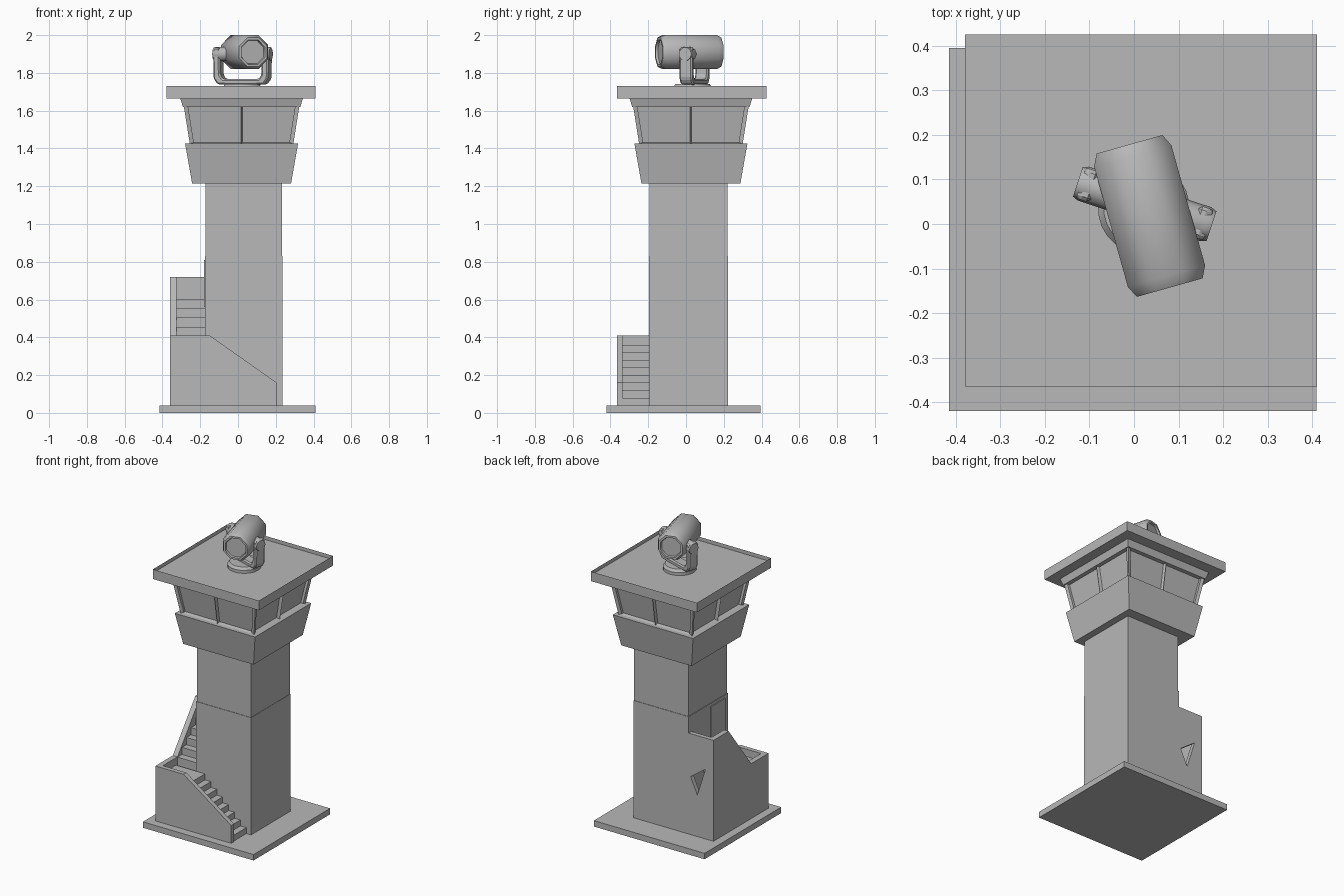
import bpy, bmesh, math
from mathutils import Matrix, Vector

if "Cube" in bpy.data.objects:
    bpy.data.objects.remove(bpy.data.objects["Cube"])

grey = bpy.data.materials.new("concrete_grey")
grey.diffuse_color = (0.48, 0.48, 0.48, 1)
grey.use_nodes = True
grey.node_tree.nodes["Principled BSDF"].inputs["Base Color"].default_value = grey.diffuse_color


def finish(name, bm, smooth=None):
    bmesh.ops.recalc_face_normals(bm, faces=bm.faces)
    me = bpy.data.meshes.new(name)
    bm.to_mesh(me)
    bm.free()
    me.materials.append(grey)
    ob = bpy.data.objects.new(name, me)
    bpy.context.collection.objects.link(ob)
    if smooth:
        bpy.ops.object.select_all(action='DESELECT')
        ob.select_set(True)
        bpy.context.view_layer.objects.active = ob
        bpy.ops.object.shade_smooth_by_angle(angle=math.radians(smooth))
    return ob


def prism(name, pts, axis, a, b):
    """Extrude a 2D outline along an axis from a to b."""
    bm = bmesh.new()
    put = {'x': lambda p, d: (d, p[0], p[1]),
           'y': lambda p, d: (p[0], d, p[1]),
           'z': lambda p, d: (p[0], p[1], d)}[axis]
    lo = [bm.verts.new(put(p, a)) for p in pts]
    hi = [bm.verts.new(put(p, b)) for p in pts]
    bm.faces.new(lo)
    bm.faces.new(hi)
    for i in range(len(pts)):
        j = (i + 1) % len(pts)
        bm.faces.new((lo[i], lo[j], hi[j], hi[i]))
    return finish(name, bm)


def box(name, x0, x1, y0, y1, z0, z1):
    return prism(name, [(x0, y0), (x1, y0), (x1, y1), (x0, y1)], 'z', z0, z1)


def frustum(name, cx, cy, h0, h1, z0, z1, edit=None):
    """Square tapered block; each side is split into two panels."""
    bm = bmesh.new()
    ring = [(-1, -1), (0, -1), (1, -1), (1, 0), (1, 1), (0, 1), (-1, 1), (-1, 0)]
    lo = [bm.verts.new((cx + x * h0, cy + y * h0, z0)) for x, y in ring]
    hi = [bm.verts.new((cx + x * h1, cy + y * h1, z1)) for x, y in ring]
    sides = [bm.faces.new((lo[i], lo[(i + 1) % 8], hi[(i + 1) % 8], hi[i])) for i in range(8)]
    bm.faces.new(lo[::-1])
    top = bm.faces.new(hi)
    if edit:
        edit(bm, sides, top)
    return finish(name, bm)


def lathe(name, profile, sides, matrix, smooth):
    """Spin (radius, height) points about local z, then place by matrix."""
    bm = bmesh.new()
    rings = []
    for r, h in profile:
        rings.append([bm.verts.new(matrix @ Vector((
            r * math.cos((i + .5) * math.tau / sides),
            r * math.sin((i + .5) * math.tau / sides), h))) for i in range(sides)])
    for a, b in zip(rings, rings[1:]):
        for i in range(sides):
            j = (i + 1) % sides
            bm.faces.new((a[i], a[j], b[j], b[i]))
    bm.faces.new(rings[0])
    bm.faces.new(rings[-1])
    return finish(name, bm, smooth)


# Ground slab and tower shaft
box("base_slab", -.415, .41, -.42, .395, 0, .04)
box("lower_shaft", -.175, .235, -.197, .222, .04, .83)
box("upper_shaft", -.171, .233, -.194, .219, .83, 1.22)
box("side_door", -.181, -.175, -.16, -.01, .56, .81)

# Stair walls
prism("front_stair_wall", [(-.36, .04), (.205, .04), (.205, .16), (-.15, .41), (-.36, .41)],
      'y', -.365, -.335)
prism("left_stair_wall", [(-.365, .04), (.222, .04), (.222, .72), (.06, .72), (-.18, .41), (-.365, .41)],
      'x', -.36, -.325)
back = box("back_stair_wall", -.36, -.175, .192, .222, .04, .72)
cutter = prism("hole_cutter", [(-.30, .51), (-.19, .43), (-.24, .32)], 'y', .15, .26)
cutter.hide_render = True
cutter.hide_viewport = True
hole = back.modifiers.new("hole", 'BOOLEAN')
hole.operation = 'DIFFERENCE'
hole.object = cutter

# Lower flight with its corner landing, then the upper flight
steps = [(.2, .04)]
for i in range(8):
    x, z = .2 - i * .044, .08 + i * .04
    steps += [(x, z), (x - .044, z)]
steps += [(-.325, .36), (-.325, .04)]
prism("lower_flight", steps, 'y', -.335, -.195)
steps = [(-.18, .04)]
for i in range(5):
    y, z = -.18 + i * .048, .408 + i * .048
    steps += [(y, z), (y + .048, z)]
steps += [(.06, .04)]
prism("upper_flight", steps, 'x', -.325, -.175)
box("upper_landing", -.325, -.175, .06, .192, .57, .6)

# Control cabin
CX, CY = .019, .026
frustum("cabin_skirt", CX, CY, .262, .299, 1.215, 1.425)


def panes(bm, sides, top):
    bmesh.ops.inset_individual(bm, faces=sides, thickness=.016)
    bmesh.ops.inset_individual(bm, faces=sides, thickness=.006, depth=-.022)


frustum("cabin_windows", CX, CY, .274, .306, 1.424, 1.625, panes)
frustum("window_lintel", CX, CY, .311, .325, 1.62, 1.667)


def roof_recess(bm, sides, top):
    bmesh.ops.inset_region(bm, faces=[top], thickness=.062, use_even_offset=True)
    bmesh.ops.translate(bm, verts=top.verts, vec=(0, 0, -.025))


frustum("roof", .016, .03, .395, .395, 1.665, 1.73, roof_recess)

# Searchlight turntable
lathe("light_turntable", [(.103, 1.70), (.103, 1.725), (.09, 1.742)], 24,
      Matrix.Translation((.022, .035, 0)), 35)

# Searchlight yoke: U-shaped bracket turned with the lamp
half = [(.06, 1.735), (.13, 1.74), (.152, 1.77), (.155, 1.92), (.145, 1.935),
        (.118, 1.935), (.115, 1.79), (.10, 1.768)]
outline = half + [(-x, z) for x, z in reversed(half)]
yoke = prism("light_yoke", outline, 'y', -.036, .036)
yoke.matrix_world = Matrix.Translation((.024, .045, 0)) @ Matrix.Rotation(-.32, 4, 'Z')
bevel = yoke.modifiers.new("soft_edges", 'BEVEL')
bevel.width = .008
bevel.segments = 1

# Pivot pins joining yoke and lamp
pins = Matrix.Translation((.024, .045, 1.9)) @ Matrix.Rotation(-.32, 4, 'Z') @ Matrix.Rotation(math.pi / 2, 4, 'Y')
lathe("pivot_pins", [(.035, -.158), (.04, -.145), (.04, .145), (.035, .158)], 10, pins, 40)

# Eight-sided lamp housing with recessed lens at both ends
aim = Vector((.09, -.32, 0)).to_track_quat('Z', 'Y').to_matrix().to_4x4()
lamp = Matrix.Translation((.035, .018, 1.91)) @ aim
lathe("lamp_housing", [(.066, -.155), (.07, -.167), (.083, -.167), (.0974, -.14),
                       (.0974, .14), (.083, .167), (.07, .167), (.066, .155)], 8, lamp, 50)
